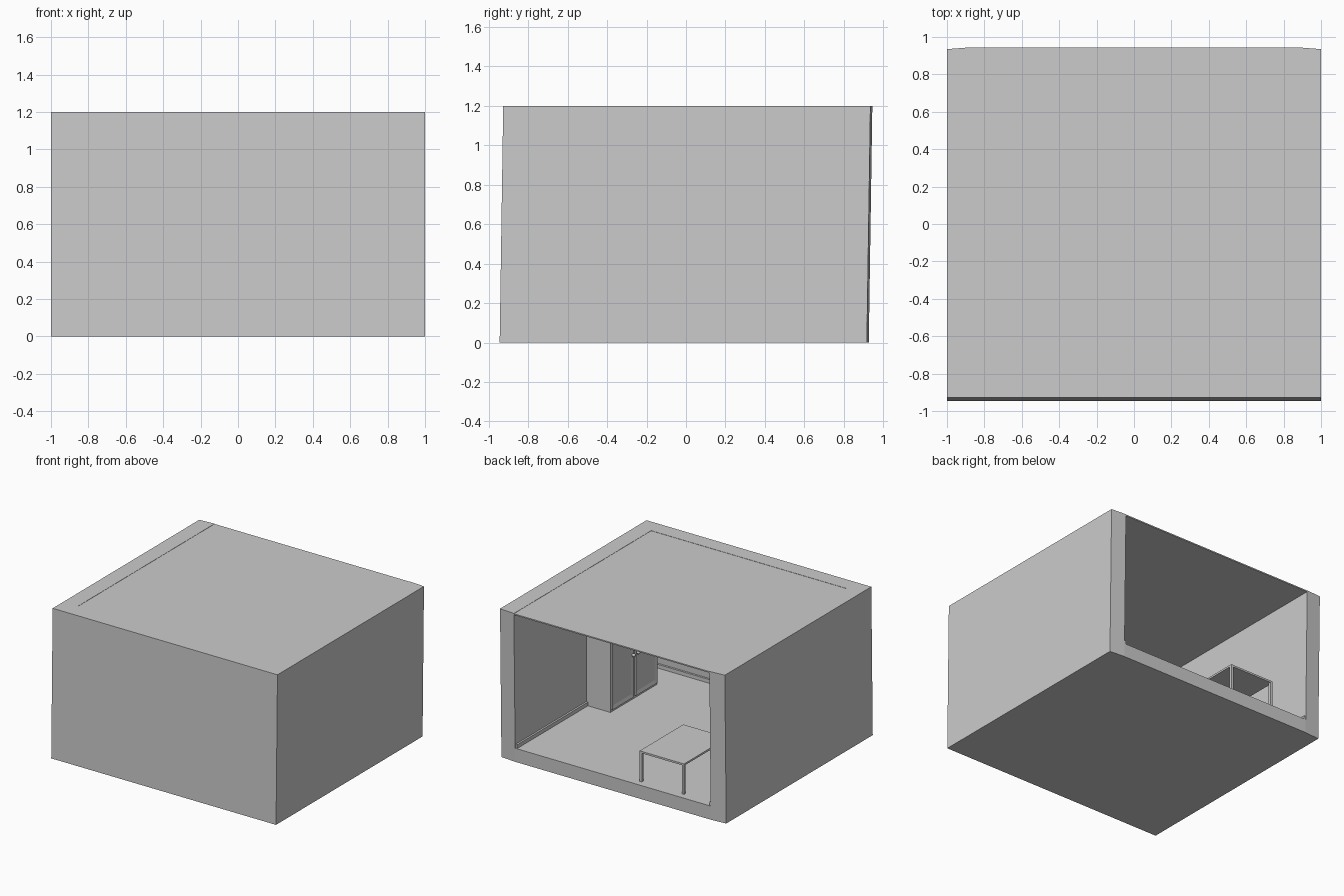
import bpy, bmesh
from mathutils import Vector

if "Cube" in bpy.data.objects:
    bpy.data.objects.remove(bpy.data.objects["Cube"])

H = 1.2          # room height
LEAN = 0.018     # the shell leans slightly towards the back
FLOOR = 0.11     # floor top


def finish(name, bm):
    bmesh.ops.recalc_face_normals(bm, faces=bm.faces)
    me = bpy.data.meshes.new(name)
    bm.to_mesh(me)
    bm.free()
    ob = bpy.data.objects.new(name, me)
    bpy.context.collection.objects.link(ob)
    return ob


def box(name, lo, hi, lean=0.0):
    lo, hi = Vector(lo), Vector(hi)
    bm = bmesh.new()
    bmesh.ops.create_cube(bm, size=1)
    for v in bm.verts:
        v.co = Vector([(lo[i] + hi[i]) / 2 + v.co[i] * (hi[i] - lo[i]) for i in range(3)])
        v.co.y += lean * v.co.z / H
    return finish(name, bm)


# Thick U-shaped walls with mitred corners, open at the back
outer = [(-1, 0.917), (-1, -0.945), (1, -0.945), (1, 0.917)]
inner = [(-0.87, 0.927), (-0.87, -0.818), (0.87, -0.818), (0.87, 0.927)]
bm = bmesh.new()
rings = []
for o, i in zip(outer, inner):
    rings.append([bm.verts.new((x, y + LEAN * z / H, z))
                  for (x, y), z in ((o, 0), (o, H), (i, H), (i, 0))])
for a, b in zip(rings, rings[1:]):
    for k in range(4):
        bm.faces.new((a[k], a[(k + 1) % 4], b[(k + 1) % 4], b[k]))
bm.faces.new(rings[0])
bm.faces.new(rings[-1])
finish("walls", bm)

# Floor slab and thin ceiling
box("floor", (-0.87, -0.818, 0), (0.87, 0.927, FLOOR), LEAN)
box("ceiling", (-0.87, -0.818, H - 0.012), (0.87, 0.927, H - 0.002), LEAN)

# Skirting boards
for side, s in (("left", -1), ("right", 1)):
    xs = sorted((s * 0.855, s * 0.87))
    box(side + "_skirting", (xs[0], -0.815, FLOOR), (xs[1], 0.925, FLOOR + 0.03))
box("front_skirting", (-0.87, -0.816, FLOOR), (0.87, -0.8, FLOOR + 0.03))

# Wardrobe against the right wall
CX, CY, TOP = 0.655, -0.27, 0.85
box("wardrobe_body", (CX, CY - 0.295, FLOOR), (0.87, CY + 0.295, TOP))
for side, s in (("left", -1), ("right", 1)):
    ys = sorted((CY + s * 0.012, CY + s * 0.285))
    door = box(side + "_wardrobe_door", (CX - 0.012, ys[0], FLOOR + 0.02),
               (CX, ys[1], TOP - 0.02))
    # Recessed door panel
    bm = bmesh.new()
    bm.from_mesh(door.data)
    face = min(bm.faces, key=lambda f: f.calc_center_median().x)
    bmesh.ops.inset_region(bm, faces=[face], thickness=0.04)
    bmesh.ops.translate(bm, verts=face.verts, vec=(0.008, 0, 0))
    bm.to_mesh(door.data)
    bm.free()
    # Round knob
    bm = bmesh.new()
    bmesh.ops.create_uvsphere(bm, u_segments=12, v_segments=8, radius=0.014)
    bmesh.ops.translate(bm, verts=bm.verts, vec=(CX - 0.022, CY + s * 0.03, 0.475))
    for f in bm.faces:
        f.smooth = True
    finish(side + "_wardrobe_knob", bm)

# Table near the open back
X0, X1, Y0, Y1, TZ, LEG = -0.595, -0.2, 0.32, 0.875, 0.355, 0.02
box("table_top", (X0, Y0, TZ - 0.015), (X1, Y1, TZ))
for x, xn in ((X0, "left"), (X1 - LEG, "right")):
    for y, yn in ((Y0, "front"), (Y1 - LEG, "back")):
        box(f"{yn}_{xn}_table_leg", (x, y, FLOOR), (x + LEG, y + LEG, TZ - 0.015))
